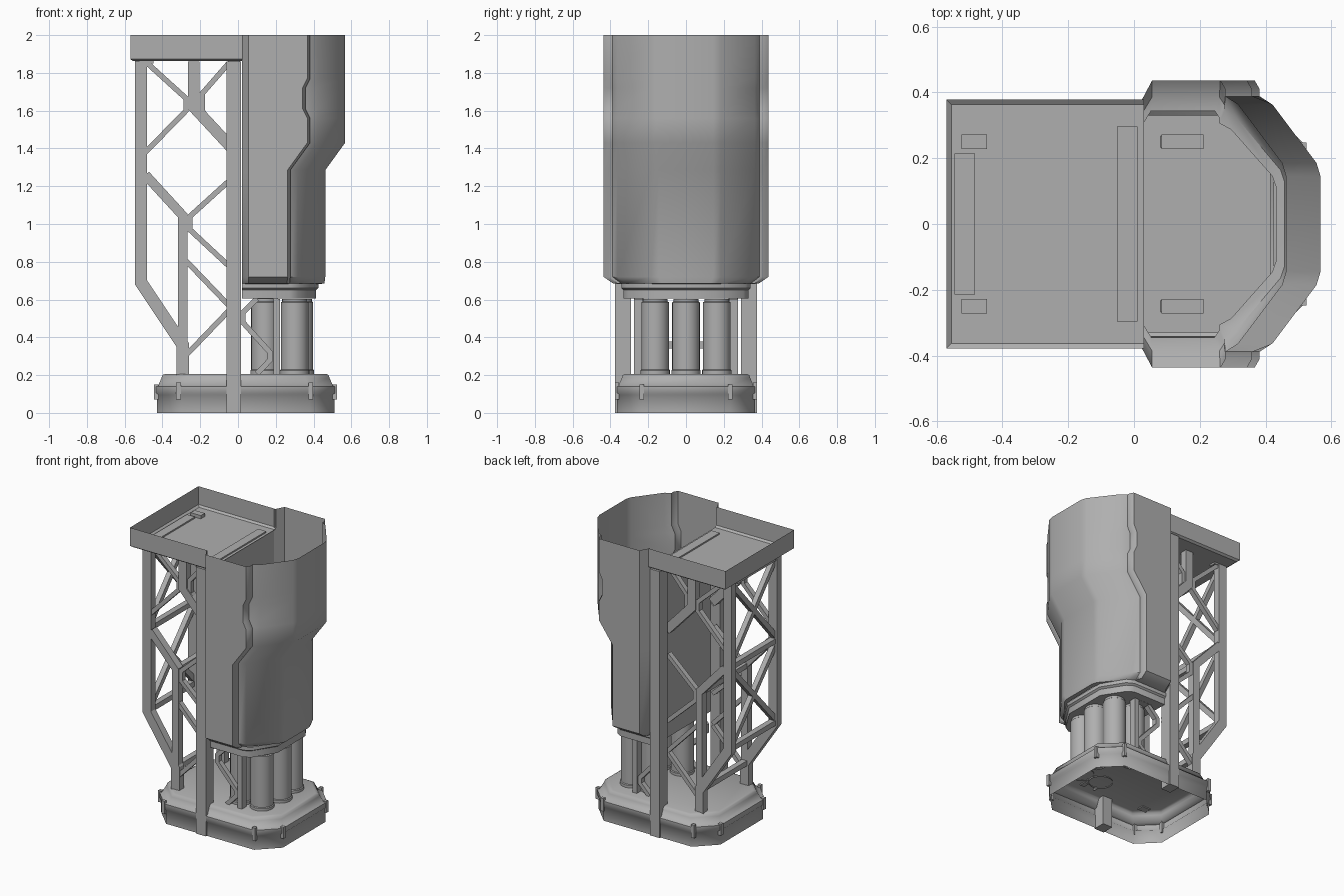
import bpy, bmesh, math
from mathutils import Vector

if "Cube" in bpy.data.objects:
    bpy.data.objects.remove(bpy.data.objects["Cube"])

grey = bpy.data.materials.new("dark_grey")
grey.diffuse_color = (0.43, 0.43, 0.43, 1)
grey.use_nodes = True
grey.node_tree.nodes["Principled BSDF"].inputs["Base Color"].default_value = grey.diffuse_color


def make(name, verts, faces, smooth=None):
    me = bpy.data.meshes.new(name)
    me.from_pydata([tuple(v) for v in verts], [], faces)
    bm = bmesh.new()
    bm.from_mesh(me)
    bmesh.ops.recalc_face_normals(bm, faces=bm.faces)
    bm.to_mesh(me)
    bm.free()
    me.materials.append(grey)
    ob = bpy.data.objects.new(name, me)
    bpy.context.collection.objects.link(ob)
    if smooth:
        bpy.ops.object.select_all(action='DESELECT')
        ob.select_set(True)
        bpy.context.view_layer.objects.active = ob
        bpy.ops.object.shade_smooth_by_angle(angle=math.radians(smooth))
    return ob


def loft(name, rings, closed=True, cap=None, smooth=None):
    n = len(rings[0])
    verts = [p for r in rings for p in r]
    faces = []
    for k in range(len(rings) - 1):
        for i in range(n if closed else n - 1):
            j = (i + 1) % n
            faces.append((k*n + i, k*n + j, (k+1)*n + j, (k+1)*n + i))
    if cap is not None:
        s = cap * n
        faces.append(tuple(range(s, s + n)))
    return make(name, verts, faces, smooth)


def box(name, x0, x1, y0, y1, z0, z1):
    base = [(x0, y0), (x1, y0), (x1, y1), (x0, y1)]
    verts = [(x, y, z) for z in (z0, z1) for x, y in base]
    return make(name, verts, [(0, 1, 2, 3), (4, 5, 6, 7), (0, 1, 5, 4),
                              (1, 2, 6, 5), (2, 3, 7, 6), (3, 0, 4, 7)])


def beam(name, pts, w, d, axis):
    """Mitred rectangular bar along a path lying in the plane normal to axis."""
    pts, axis = [Vector(p) for p in pts], Vector(axis)
    dirs = [(b - a).normalized() for a, b in zip(pts, pts[1:])]
    verts, faces = [], []
    for i, p in enumerate(pts):
        a, b = dirs[max(i - 1, 0)], dirs[min(i, len(dirs) - 1)]
        na, nb = a.cross(axis), b.cross(axis)
        m = (na + nb).normalized()
        side = m * (w / 2 / m.dot(na))
        for s, t in ((-1, -1), (1, -1), (1, 1), (-1, 1)):
            verts.append(p + side * s + axis * t * d / 2)
    for i in range(len(pts) - 1):
        for j in range(4):
            k = (j + 1) % 4
            faces.append((4*i + j, 4*i + k, 4*i + 4 + k, 4*i + 4 + j))
    e = 4 * (len(pts) - 1)
    faces += [(0, 1, 2, 3), (e, e + 1, e + 2, e + 3)]
    return make(name, verts, faces)


# Hollow octagonal base with stepped rim
def octagon(z, o, c=0.13):
    hx, hy = 0.47 + o, 0.365 + o
    q = [(hx, hy - c), (hx - c, hy), (c - hx, hy), (-hx, hy - c),
         (-hx, c - hy), (c - hx, -hy), (hx - c, -hy), (hx, c - hy)]
    return [(x + 0.04, y, z) for x, y in q]


profile = [(0, 0), (0.095, 0), (0.105, 0.008), (0.14, 0.008), (0.145, -0.008),
           (0.185, -0.025), (0.2, -0.03), (0.207, -0.045)]
loft("base", [octagon(z, o) for z, o in profile], cap=len(profile) - 1, smooth=50)

# Clips around the base rim
for s in (-1, 1):
    for x in (-0.315, 0.385):
        box("rim_clip_side", x - 0.012, x + 0.012, s*0.355, s*0.377, 0.07, 0.16)
    for y in (-0.235, 0.235):
        x = 0.04 + s * 0.472
        box("rim_clip_end", x - 0.012, x + 0.012, y - 0.012, y + 0.012, 0.07, 0.15)


# Outer shell, open at the top and towards the tray
def shell_ring(z, shift, notch=0.0, sx=1.0, sy=1.0):
    g = shift + notch
    half = [(0.02, 0.37), (0.055, 0.436), (0.367 + g, 0.436), (0.382 + g, 0.41),
            (0.382 + g, 0.388), (0.421 + shift, 0.363), (0.555 + shift, 0.185),
            (0.567 + shift, 0.145)]
    half = [(0.02 + (x - 0.02) * sx, y * sy) for x, y in half]
    return [(x, y, z) for x, y in half] + [(x, -y, z) for x, y in reversed(half)]


low = -0.105
loft("shell", [shell_ring(2, 0), shell_ring(1.77, 0), shell_ring(1.72, 0, -0.025),
               shell_ring(1.61, 0, -0.025), shell_ring(1.56, 0), shell_ring(1.43, 0),
               shell_ring(1.285, low), shell_ring(0.72, low),
               shell_ring(0.685, low, 0, 0.99, 0.885),
               shell_ring(0.682, low, 0, 0.93, 0.79)], closed=False, smooth=42)
make("shell_back_wall", [(0.02, -0.37, 0.68), (0.02, 0.37, 0.68),
                         (0.02, 0.37, 1.86), (0.02, -0.37, 1.86)], [(0, 1, 2, 3)])


# Collar under the shell
def collar_ring(z, o):
    half = [(0.02, 0.342 - o), (0.28 - o/2, 0.342 - o), (0.33 - o, 0.315 - o),
            (0.425 - o, 0.16 - o/2)]
    return [(x, y, z) for x, y in half] + [(x, -y, z) for x, y in reversed(half)]


loft("collar", [collar_ring(0.685, 0), collar_ring(0.66, 0), collar_ring(0.65, 0.012),
                collar_ring(0.605, 0.012)], cap=3, smooth=35)


# Tubes between base and collar
def tube(x, y):
    prof = [(0.2, 0.078), (0.225, 0.078), (0.23, 0.073), (0.585, 0.073),
            (0.59, 0.066), (0.604, 0.066)]
    loft("tube", [[(x + r*math.cos(a*math.pi/12), y + r*math.sin(a*math.pi/12), z)
                   for a in range(24)] for z, r in prof], smooth=25)


for x, y in ((0.325, 0), (0.3, 0.163), (0.3, -0.163), (0.143, 0.163), (0.143, -0.163)):
    tube(x, y)


# Tray: floor with thin upright rim, open towards the shell
def tray_ring(z, o):
    return [(0.03, 0.378 - o, z), (-0.57 + o, 0.378 - o, z),
            (-0.57 + o, -0.378 + o, z), (0.03, -0.378 + o, z)]


loft("tray", [tray_ring(2, 0), tray_ring(1.873, 0), tray_ring(1.862, 0.015)],
     closed=False, cap=2)
box("tray_strip_outer", -0.545, -0.483, -0.215, 0.215, 1.84, 1.872)
box("tray_strip_inner", -0.052, 0.01, -0.297, 0.297, 1.84, 1.872)

# Side frames, one on each side
Y = (0, 1, 0)
braces = [
    [(-0.49, 1.86), (-0.275, 1.665), (-0.275, 1.6), (-0.49, 1.38)],
    [(-0.05, 1.85), (-0.19, 1.69), (-0.19, 1.6), (-0.04, 1.39)],
    [(-0.04, 1.235), (-0.255, 1.04), (-0.255, 0.97), (-0.04, 0.77)],
    [(-0.28, 0.81), (-0.04, 0.56)],
    [(-0.28, 0.3), (-0.04, 0.55)],
    [(0.1, 0.604), (0.025, 0.53), (0.025, 0.48), (0.17, 0.32), (0.17, 0.28), (0.1, 0.207)],
]
posts = [
    ([(-0.513, 1.86), (-0.513, 0.69), (-0.293, 0.36), (-0.293, 0.2)], 0.065),
    ([(-0.235, 1.86), (-0.235, 1.62), (-0.04, 1.41)], 0.06),
    ([(-0.49, 1.26), (-0.293, 1.045), (-0.293, 0.3)], 0.05),
    ([(0.205, 0.2), (0.205, 0.604)], 0.035),
]
for s in (-1, 1):
    box("main_column", -0.06, 0.015, s * 0.29, s * 0.376, 0, 1.86)
    y = s * 0.25
    for path, w in posts:
        beam("frame_post", [(x, y, z) for x, z in path], w, 0.05, Y)
    for path in braces:
        beam("frame_brace", [(x, y, z) for x, z in path], 0.028, 0.035, Y)
    box("tray_lug", -0.525, -0.447, y - 0.022, y + 0.022, 1.85, 1.885)
    box("collar_lug", 0.083, 0.212, y - 0.022, y + 0.022, 0.604, 0.625)

# Cross bracing between the two outer posts
X = (1, 0, 0)
for s in (-1, 1):
    for z0, z1 in ((1.84, 1.3), (1.24, 0.72)):
        beam("end_brace", [(-0.513, -s*0.24, z0), (-0.513, s*0.24, z1)], 0.035, 0.035, X)
for x, z in ((-0.513, 1.27), (-0.513, 0.7), (-0.293, 1.04), (-0.293, 0.36)):
    box("cross_beam", x - 0.02, x + 0.02, -0.25, 0.25, z - 0.018, z + 0.018)
